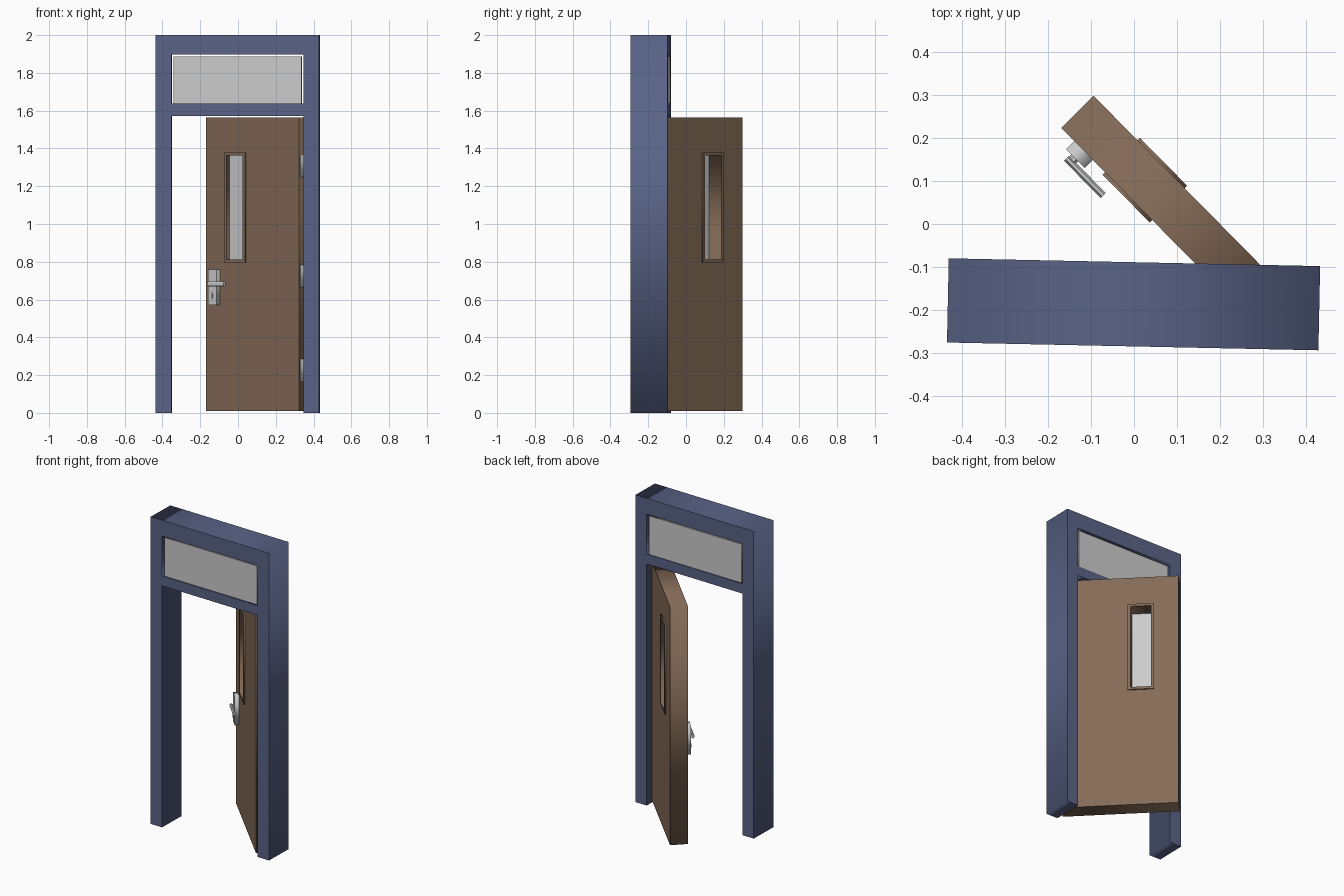
import bpy, bmesh
from math import radians, pi
from mathutils import Matrix

if "Cube" in bpy.data.objects:
    bpy.data.objects.remove(bpy.data.objects["Cube"])


def material(name, rgb):
    m = bpy.data.materials.new(name)
    m.diffuse_color = (*rgb, 1)
    m.use_nodes = True
    m.node_tree.nodes["Principled BSDF"].inputs["Base Color"].default_value = m.diffuse_color
    return m


BLUE = material("blue_paint", (0.1, 0.125, 0.24))
BROWN = material("brown_wood", (0.23, 0.145, 0.095))

# Local spaces: x along the width, y through the thickness
FRAME = Matrix.Translation((-0.001, -0.187, 0)) @ Matrix.Rotation(radians(-1.2), 4, 'Z')
DOOR = Matrix.Translation((0.114, 0.012, 0)) @ Matrix.Rotation(radians(-45.4), 4, 'Z')


def rect(x0, x1, z0, z1):
    return [(x0, z0), (x1, z0), (x1, z1), (x0, z1)]


def panel(name, loops, y0, y1, space, mat=None):
    """Upright slab from an outline plus optional holes, between y0 and y1."""
    cu = bpy.data.curves.new(name, 'CURVE')
    cu.dimensions = '2D'
    cu.fill_mode = 'BOTH'
    cu.extrude = (y1 - y0) / 2
    for pts in loops:
        s = cu.splines.new('POLY')
        s.points.add(len(pts) - 1)
        for p, (x, z) in zip(s.points, pts):
            p.co = (x, z, 0, 1)
        s.use_cyclic_u = True
    ob = bpy.data.objects.new(name, cu)
    bpy.context.collection.objects.link(ob)
    bpy.ops.object.select_all(action='DESELECT')
    ob.select_set(True)
    bpy.context.view_layer.objects.active = ob
    bpy.ops.object.convert(target='MESH')
    ob = bpy.context.object
    ob.name = name
    ob.matrix_world = (space @ Matrix.Translation((0, (y0 + y1) / 2, 0))
                       @ Matrix.Rotation(pi / 2, 4, 'X'))
    if mat:
        ob.data.materials.append(mat)
    return ob


def rod(name, centre, axis, length, size, space, sides=8):
    """Prism along 'X' or 'Y' with an oval section, size = (side, height)."""
    bm = bmesh.new()
    bmesh.ops.create_cone(bm, cap_ends=True, segments=sides, radius1=1, radius2=1, depth=1)
    bmesh.ops.rotate(bm, verts=bm.verts, matrix=Matrix.Rotation(pi / sides, 3, 'Z'))
    if axis == 'X':
        turn, scale = Matrix.Rotation(pi / 2, 3, 'Y'), (length, size[0], size[1])
    else:
        turn, scale = Matrix.Rotation(pi / 2, 3, 'X'), (size[0], length, size[1])
    bmesh.ops.rotate(bm, verts=bm.verts, matrix=turn)
    bmesh.ops.scale(bm, verts=bm.verts, vec=scale)
    me = bpy.data.meshes.new(name)
    bm.to_mesh(me)
    bm.free()
    ob = bpy.data.objects.new(name, me)
    bpy.context.collection.objects.link(ob)
    ob.matrix_world = space @ Matrix.Translation(centre)


# Frame with a doorway and a transom opening
W, I = 0.4325, 0.35
outline = [(-W, 0), (-I, 0), (-I, 1.573), (I, 1.573), (I, 0), (W, 0), (W, 2), (-W, 2)]
panel("door_frame", [outline, rect(-I, I, 1.637, 1.897)], -0.098, 0.098, FRAME, BLUE)
panel("transom_glass", [rect(-0.338, 0.338, 1.637, 1.888)], -0.09, 0.092, FRAME)

# Door leaf with a narrow window
hole = rect(-0.187, -0.066, 0.811, 1.363)
panel("door_leaf", [rect(-0.35, 0.35, 0.011, 1.5625), hole], -0.053, 0.053, DOOR, BROWN)
for side, y in (("front", -0.061), ("back", 0.053)):
    panel(side + "_window_trim", [rect(-0.205, -0.048, 0.795, 1.379), hole],
          y, y + 0.008, DOOR, BROWN)
panel("window_glass", [hole], -0.038, -0.032, DOOR)

# Handle on the front of the door
panel("handle_plate", [rect(-0.307, -0.245, 0.572, 0.76)], -0.08, -0.05, DOOR)
rod("lever_spindle", (-0.277, -0.085, 0.682), 'Y', 0.03, (0.011, 0.011), DOOR)
rod("lever", (-0.23, -0.094, 0.682), 'X', 0.122, (0.009, 0.0145), DOOR)
rod("key_cylinder", (-0.28, -0.081, 0.62), 'Y', 0.008, (0.01, 0.016), DOOR)

# Hinges on the jamb edge of the door
for i, z in enumerate((0.228, 0.725, 1.308)):
    panel(f"hinge_{i + 1}", [rect(0.34, 0.354, z - 0.058, z + 0.058)], -0.043, -0.015, DOOR)
